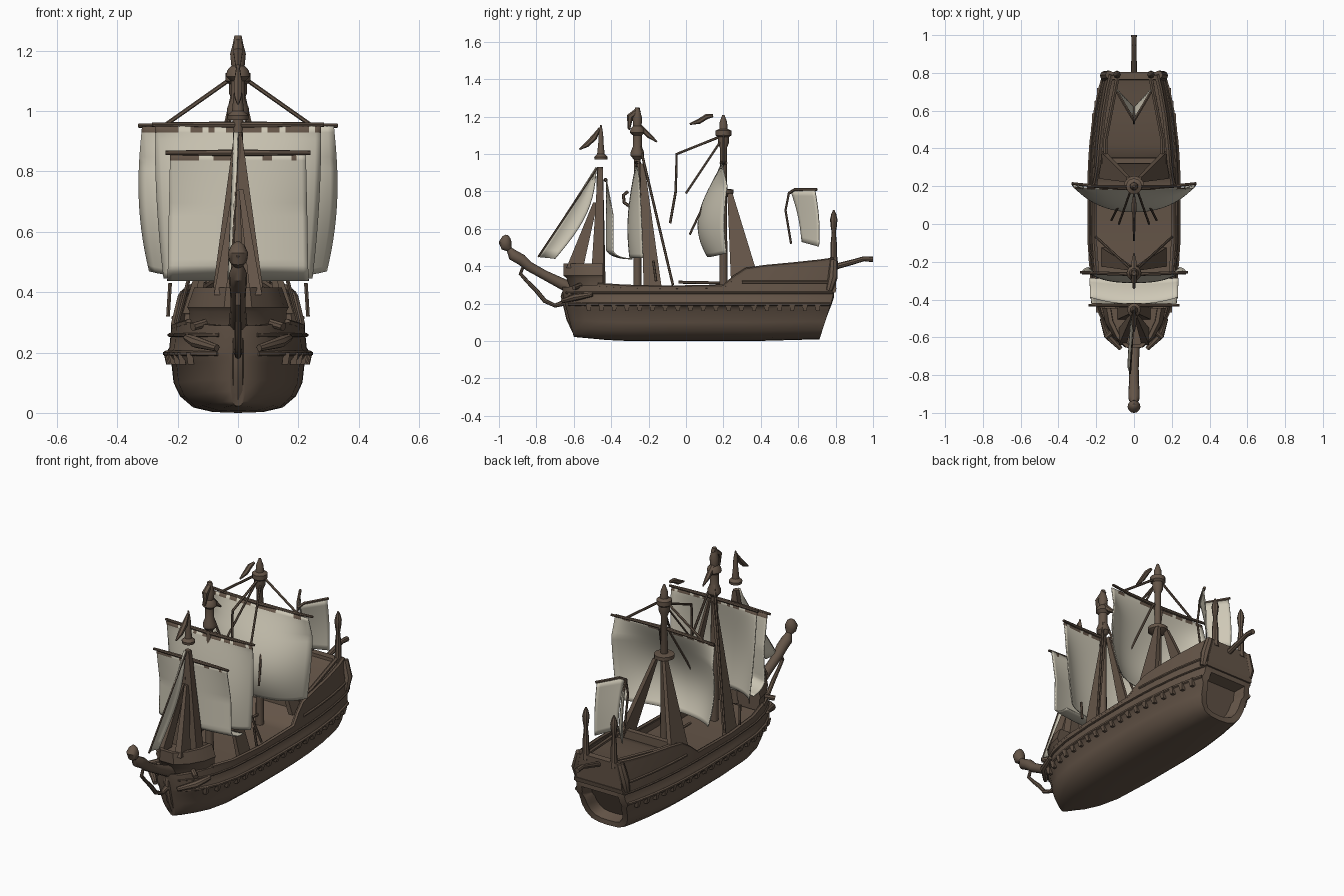
import bpy, bmesh, math, random
from mathutils import Vector

random.seed(4)
if "Cube" in bpy.data.objects:
    bpy.data.objects.remove(bpy.data.objects["Cube"])
parts = []


def material(name, rgb):
    m = bpy.data.materials.new(name)
    m.use_nodes = True
    m.diffuse_color = (*rgb, 1)
    bsdf = m.node_tree.nodes["Principled BSDF"]
    bsdf.inputs["Base Color"].default_value = (*rgb, 1)
    bsdf.inputs["Roughness"].default_value = 0.9
    return m


WOOD = material("brown wood", (0.128, 0.09, 0.064))
CANVAS = material("cream canvas", (0.62, 0.58, 0.47))


def add(name, bm, mats=(WOOD,)):
    bmesh.ops.recalc_face_normals(bm, faces=bm.faces)
    me = bpy.data.meshes.new(name)
    bm.to_mesh(me)
    bm.free()
    for m in mats:
        me.materials.append(m)
    ob = bpy.data.objects.new(name, me)
    bpy.context.collection.objects.link(ob)
    parts.append(ob)
    return ob


def loft(name, rings):
    """Skin closed rings of equal length and cap both ends."""
    bm = bmesh.new()
    rows = [[bm.verts.new(p) for p in r] for r in rings]
    n = len(rows[0])
    for a, b in zip(rows, rows[1:]):
        for i in range(n):
            j = (i + 1) % n
            bm.faces.new((a[i], a[j], b[j], b[i]))
    bm.faces.new(rows[0])
    bm.faces.new(rows[-1])
    return add(name, bm)


def tube(name, pts, radii, sides=8):
    """Round bar through pts; radii is one number or one per point."""
    pts = [Vector(p) for p in pts]
    if not isinstance(radii, (list, tuple)):
        radii = [radii] * len(pts)
    rings = []
    for i, p in enumerate(pts):
        d = (pts[min(i + 1, len(pts) - 1)] - pts[max(i - 1, 0)]).normalized()
        u = d.cross(Vector((1, 0, 0) if abs(d.x) < 0.8 else (0, 1, 0))).normalized()
        w = d.cross(u)
        rings.append([p + radii[i] * (u * math.cos(t) + w * math.sin(t))
                      for t in (2 * math.pi * k / sides for k in range(sides))])
    return loft(name, rings)


def slab(name, low, low_half, high, high_half):
    """Tapered four-sided bar between two horizontal rectangles."""
    corners = ((-1, -1), (1, -1), (1, 1), (-1, 1))
    return loft(name, [[(c[0] + h[0] * a, c[1] + h[1] * b, c[2]) for a, b in corners]
                       for c, h in ((low, low_half), (high, high_half))])


def sail(name, fn, nu=28, nv=24, ragged=True):
    """Cloth from fn(u, v), with a ragged wooden-coloured head."""
    bm = bmesh.new()
    g = [[bm.verts.new(fn(i / nu, j / nv)) for i in range(nu + 1)] for j in range(nv + 1)]
    for j in range(nv):
        for i in range(nu):
            f = bm.faces.new((g[j][i], g[j][i + 1], g[j + 1][i + 1], g[j + 1][i]))
            f.material_index = int(ragged and j == 0 and random.random() < 0.6)
    ob = add(name, bm, (CANVAS, WOOD))
    mod = ob.modifiers.new("thickness", "SOLIDIFY")
    mod.thickness = 0.006
    mod.offset = 0


# Hull stations: y, half beam, rail height, deck height
STATIONS = [(-.66, .03, .29, .28), (-.63, .085, .29, .28), (-.57, .14, .295, .27),
            (-.47, .188, .30, .26), (-.33, .222, .29, .25), (-.1, .238, .285, .25),
            (.2, .24, .29, .25), (.26, .238, .34, .26), (.32, .236, .38, .33),
            (.42, .23, .395, .36), (.58, .212, .41, .385), (.72, .185, .425, .40),
            (.79, .165, .435, .42)]
SECTION = [(0, 0), (.35, .003), (.62, .018), (.8, .055), (.89, .1), (.92, .165),
           (1, .185), (1, .2), (.95, .215), (.93, .26)]


def rake(y, z):
    return y * (0.9 + 0.1 * min(1, z / 0.25))


def side_x(y, z):
    """Half width of the hull at a length and height."""
    b = STATIONS[-1][1]
    for p, q in zip(STATIONS, STATIONS[1:]):
        if p[0] <= y <= q[0]:
            b = p[1] + (q[1] - p[1]) * (y - p[0]) / (q[0] - p[0])
            break
    return b * (1 - max(0, z - .2) * .85)


def section(y, b, top, deck):
    lift = 0.022 * max(0, -y - .4) / .26 + .01 * max(0, y - .4) / .4
    half = [(f * b, z + lift * (1 - min(1, z / .2))) for f, z in SECTION]
    x = side_x(y, top)
    inner = max(.006, x - .025)
    half += [(x, top), (inner, top), (inner, deck), (0, deck)]
    full = half + [(-a, z) for a, z in reversed(half[1:-1])]
    return [(a, rake(y, z), z) for a, z in full]


rings = [section(*s) for s in STATIONS]
# hollow round transom under the gallery
for scale, depth in ((.77, 0), (.63, .06)):
    rings.append([(x * scale, y - depth, .135 + (min(z, .26) - .135) * scale)
                  for x, y, z in rings[len(STATIONS) - 1]])
loft("hull", rings)

# Forecastle: flared raised bow deck with a rim
castle = [(-.655, .045), (-.6, .105), (-.52, .15), (-.445, .165)]


def castle_ring(z, grow, reach=1):
    right = [(x * grow, -.445 + (y + .445) * reach) for y, x in castle]
    return [(x, y, z) for x, y in right] + [(-x, y, z) for x, y in reversed(right)]


loft("forecastle", [castle_ring(.27, .98, .8), castle_ring(.335, .97, .92), castle_ring(.35, 1.02),
                    castle_ring(.415, .88), castle_ring(.415, .75, .9), castle_ring(.385, .74, .9)])

for side, tag in ((1, "left"), (-1, "right")):
    # wales, rail and aft moulding running along the hull
    for label, start, z, r in (("lower_wale", -.64, .197, .009), ("upper_wale", -.64, .258, .006),
                               ("aft_moulding", .3, .315, .008)):
        ys = [start + (.785 - start) * k / 24 for k in range(25)]
        tube(f"{tag}_{label}", [(side * side_x(y, z), rake(y, z), z) for y in ys], r, 6)
    tube(f"{tag}_rail", [(side * (side_x(s[0], s[2]) - .01), s[0], s[2]) for s in STATIONS[3:]], .012, 6)
    # short hanging knees below the wale
    for k in range(19):
        y = -.52 + k * .068
        slab(f"{tag}_knee_{k}", (side * side_x(y, .17) * .95, y, .16), (.01, .009),
             (side * side_x(y, .2) * .985, y, .2), (.011, .016))
    # quarterdeck inner rail
    tube(f"{tag}_inner_rail", [(side * .15, .34, .375), (side * .15, .45, .39),
                               (side * .085, .79, .43)], .012, 6)
    # bow timbers
    tube(f"{tag}_bow_timber", [(side * .17, -.5, .25), (side * .14, -.59, .235),
                               (side * .07, -.66, .215)], [.012, .02, .012])
    tube(f"{tag}_anchor_beam", [(side * .1, -.56, .3), (side * .15, -.6, .285)], .014)
    # stern corner brackets and carved posts
    tube(f"{tag}_stern_bracket", [(side * .155, .765, .27), (side * .155, .785, .34),
                                  (side * .13, .79, .43)], [.018, .026, .022])
    tube(f"{tag}_stern_post", [(side * .09, .79, z) for z in (.4, .46, .52, .58, .61, .65, .68, .7)],
         [.022, .018, .017, .011, .016, .02, .013, .004])
    # fore shrouds and leaning stays
    slab(f"{tag}_fore_shroud", (side * .06, -.475, .3), (.038, .035),
         (side * .005, -.457, .925), (.008, .014))
    slab(f"{tag}_fore_strut", (side * .06, -.595, .39), (.02, .045),
         (side * .01, -.485, .74), (.008, .012))
    # main and aft shrouds
    slab(f"{tag}_main_shroud", (side * .16, -.175, .25), (.012, .05),
         (side * .015, -.235, .95), (.006, .012))
    slab(f"{tag}_aft_shroud", (side * .17, .315, .33), (.014, .075),
         (side * .03, .235, .79), (.01, .014))
    tube(f"{tag}_main_stay", [(side * .01, -.245, 1.04), (side * .2, -.07, .3)], .007, 6)
    tube(f"{tag}_yard_lift", [(side * .02, .2, 1.11), (side * .24, .2, .955)], .007, 6)
    tube(f"{tag}_aft_stay", [(side * .01, .2, 1.09), (side * .08, .0, .79)], .006, 6)
    tube(f"{tag}_lower_stay", [(side * .03, .2, .95), (side * .12, .02, .57)], .006, 6)
    tube(f"{tag}_boat_spar", [(side * .225, -.175, .43), (side * .232, -.16, .32)], .007, 6)
    # folded stern sail
    sail(f"{tag}_stern_sail", lambda u, v, s=side: (
        s * (.004 + .085 * u), .56 + .13 * u + v * (.06 - .04 * u) + .01 * math.sin(math.pi * v),
        .805 - v * (.275 + .025 * u)), 8, 10, False)
    tube(f"{tag}_stern_yard", [(0, .55, .79), (side * .02, .58, .81), (side * .09, .7, .81)], .008, 6)

# Stern gallery
slab("stern_gallery", (0, .775, .26), (.15, .025), (0, .785, .43), (.135, .02))
slab("stern_ledge", (0, .775, .262), (.158, .025), (0, .78, .285), (.155, .025))
slab("quarterdeck_step", (0, .335, .27), (.2, .02), (0, .335, .385), (.17, .015))
tube("stern_boom", [(0, .77, .39), (0, .9, .425), (0, .95, .44), (0, 1, .437)], [.016, .014, .013, .015])
tube("stern_sail_rod", [(0, .55, .79), (0, .532, .7), (0, .562, .52)], .006, 6)

# Bowsprit with carved figure and curled beak
figure = [(-.58, .27, .032), (-.66, .305, .03), (-.76, .355, .025), (-.84, .4, .026),
          (-.88, .435, .03), (-.925, .46, .03), (-.945, .49, .016), (-.96, .505, .03),
          (-.967, .53, .034), (-.96, .555, .022), (-.958, .568, .006)]
tube("figurehead", [(0, y, z) for y, z, r in figure], [r for y, z, r in figure], 12)
tube("figurehead_arm", [(0, -.95, .5), (0, -.985, .512), (0, -.997, .525)], [.012, .01, .004])
tube("beak_curl", [(0, -.87, .4), (0, -.885, .36), (0, -.85, .32), (0, -.8, .27), (0, -.755, .215),
                   (0, -.7, .19), (0, -.62, .215)], [.008, .01, .01, .012, .012, .011, .02])
tube("stem_post", [(0, -.58, .035), (0, -.62, .12), (0, -.65, .24), (0, -.62, .32)], .02)

# Masts with carved tops: y, then height and radius pairs
masts = {
    "fore_mast": (-.46, [(.28, .03), (.6, .024), (.93, .016)]),
    "main_mast": (-.26, [(.25, .022), (.97, .018), (.99, .036), (1.01, .036), (1.04, .024),
                         (1.1, .024), (1.115, .04), (1.135, .036), (1.15, .022), (1.19, .026),
                         (1.22, .018), (1.25, .012)]),
    "aft_mast": (.2, [(.25, .022), (1.03, .018), (1.06, .03), (1.09, .03), (1.1, .042),
                      (1.125, .042), (1.135, .022), (1.17, .02), (1.21, .006)]),
    "fore_finial": (-.455, [(.97, .034), (.985, .036), (1, .02), (1.06, .014), (1.11, .012), (1.155, .004)]),
    "aft_mast_top": (.2, [(.77, .02), (.79, .055), (.81, .055), (.815, .02)]),
}
for name, (y, prof) in masts.items():
    tube(name, [(0, y, z) for z, r in prof], [r for z, r in prof], 12)

# Pennants
tube("fore_pennant", [(0, -.46, 1.14), (0, -.49, 1.09), (0, -.53, 1.05), (0, -.57, 1.025)], [.006, .016, .014, .004], 6)
tube("main_pennant", [(0, -.25, 1.15), (0, -.2, 1.1), (0, -.155, 1.065)], [.014, .014, .004], 6)
tube("main_hook", [(0, -.25, 1.24), (0, -.3, 1.2), (0, -.305, 1.13)], [.014, .018, .006], 6)
tube("aft_pennant", [(0, .02, 1.16), (0, .07, 1.175), (0, .11, 1.2), (0, .145, 1.205)], [.005, .014, .014, .008], 6)

# Centre ropes and deck spar
tube("bent_stay", [(0, .2, 1.1), (0, -.05, 1.0), (0, -.055, .8), (0, -.085, .63)], .007, 6)
tube("deck_spar", [(0, -.04, .315), (0, .22, .31)], .008, 6)
tube("sail_hook", [(0, -.31, .8), (0, -.335, .78), (0, -.33, .74), (0, -.3, .72)], .009, 6)

# Yards, with ends swept slightly aft
for name, half, y, z, sweep in (("fore_yard", .24, -.43, .862, 0), ("main_yard", .285, -.265, .955, .01),
                                ("aft_yard", .33, .19, .952, .025)):
    tube(name, [(x * half, y + sweep * x * x, z) for x in (-1, -.6, 0, .6, 1)],
         [.007, .009, .011, .009, .007])


# Square sails
def fore_cloth(u, v):
    x = 2 * u - 1
    turn = max(0, v - .66) / .34
    drop = .37 * min(v, .66) / .66
    return (x * (.225 + .01 * v),
            -.425 + .035 * x * x * min(1, 3 * v) + .13 * turn ** 1.7 - .025 * x * x * turn,
            .86 - drop - .05 * math.sin(math.pi / 2 * turn))


def main_cloth(u, v):
    x = 2 * u - 1
    belly = math.sin(math.pi * v * .72) * (1 - x ** 4)
    return (x * (.275 - .03 * v * v), -.265 + .035 * v ** .5 * x * x - .045 * belly, .95 - .505 * v)


def aft_cloth(u, v):
    x = 2 * u - 1
    belly = math.sin(math.pi * .8 * v ** 1.15) * (1 - .75 * x * x)
    return (x * (.318 + .012 * math.sin(math.pi * v) - .025 * v ** 3),
            .19 + .045 * min(1, 4 * v) * x ** 4 - .125 * belly, .95 - .5 * v + .02 * x ** 4 * v)


sail("fore_sail", fore_cloth)
sail("main_sail", main_cloth)
sail("aft_sail", aft_cloth)


# Triangular jib ahead of the fore mast
def jib_cloth(u, v):
    return (-.012 * math.sin(math.pi * u) - .02 * v,
            -.48 - .31 * v + u * (.09 * v + .06 * math.sin(math.pi * v)), .93 - .48 * v - .01 * u * v)


sail("jib", jib_cloth, 6, 12, False)
tube("jib_stay", [(0, -.475, .925), (-.02, -.79, .45)], .005, 6)

# Smooth shading that keeps hard edges
bpy.ops.object.select_all(action="DESELECT")
for ob in parts:
    ob.select_set(True)
bpy.context.view_layer.objects.active = parts[0]
bpy.ops.object.shade_smooth_by_angle(angle=math.radians(40))
